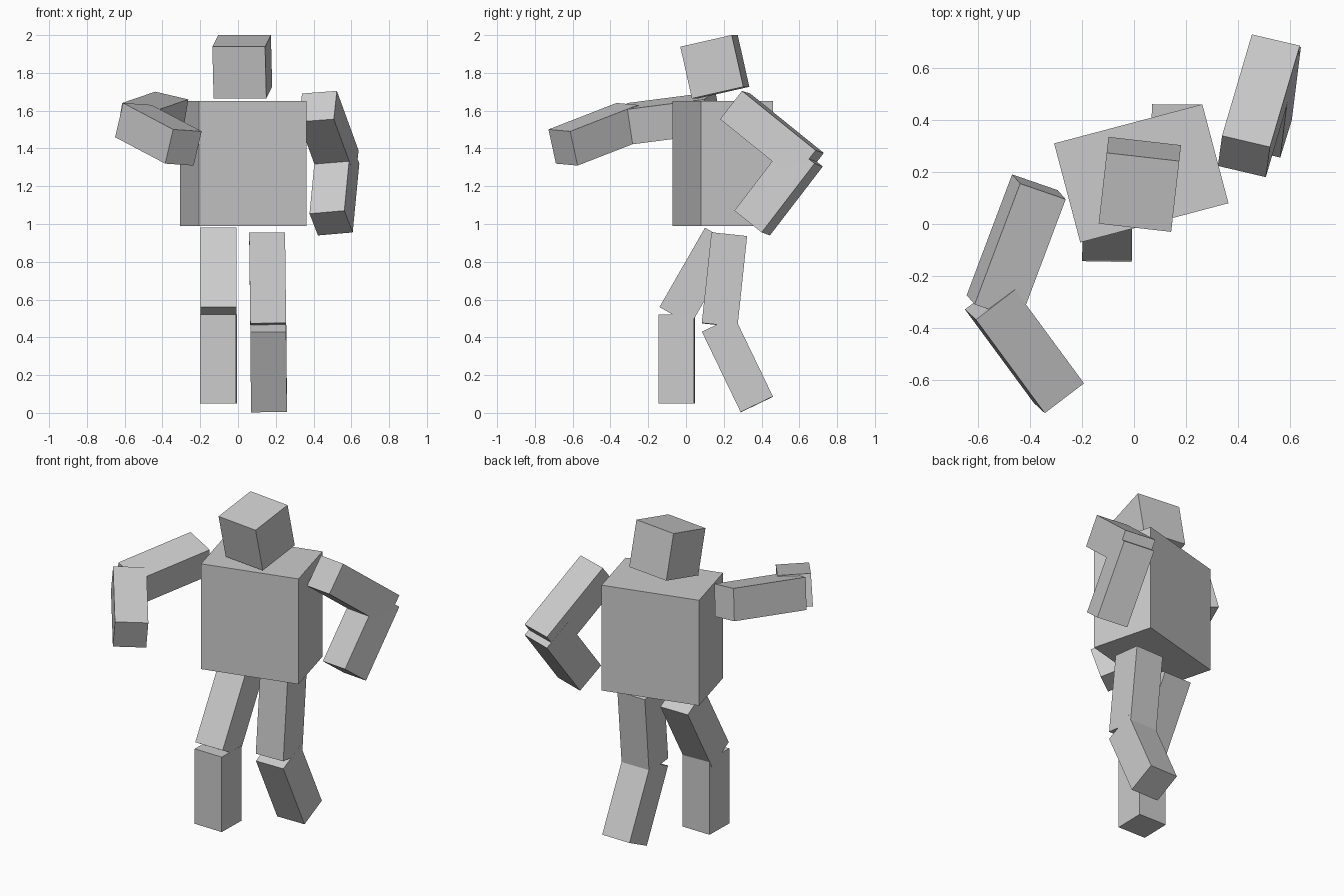
import bpy
from math import radians
from mathutils import Matrix, Vector, Euler

if "Cube" in bpy.data.objects:
    bpy.data.objects.remove(bpy.data.objects["Cube"])


def box(name, size, matrix):
    bpy.ops.mesh.primitive_cube_add(size=1)
    ob = bpy.context.object
    ob.name = ob.data.name = name
    ob.data.transform(Matrix.Diagonal((*size, 1)))
    ob.matrix_world = matrix
    return ob


def turned_box(name, size, centre, tilt, turn):
    rot = Euler((radians(tilt), 0, radians(turn))).to_matrix().to_4x4()
    return box(name, size, Matrix.Translation(centre) @ rot)


def limb(name, start, end, side, thick=0.19):
    """Square bar from start to end; side is the hinge direction."""
    a, b = Vector(start), Vector(end)
    axis = (b - a).normalized()
    depth = axis.cross(Vector(side)).normalized()
    width = depth.cross(axis)
    rot = Matrix((width, depth, axis)).transposed().to_4x4()
    return box(name, (thick, thick, (b - a).length),
               Matrix.Translation((a + b) / 2) @ rot)


# Torso and head
turned_box("torso", (0.59, 0.394, 0.66), (0.028, 0.195, 1.32), 0, 14.8)
turned_box("head", (0.281, 0.281, 0.281), (0.0225, 0.1525, 1.8325), 12.7, -6.5)

# Right leg (at -x): thigh swings forward, shin upright
limb("right_thigh", (-0.103, 0.183, 0.933), (-0.103, -0.058, 0.513), (1, 0, 0))
limb("right_shin", (-0.103, -0.05, 0.52), (-0.103, -0.05, 0.05), (1, -0.02, 0))

# Left leg (at +x): shin swings back
limb("left_thigh", (0.154, 0.229, 0.945), (0.16, 0.178, 0.465), (1, 0, 0))
limb("left_shin", (0.16, 0.17, 0.47), (0.164, 0.375, 0.045), (1, 0, 0))

# Right arm: reaching forward
limb("right_upper_arm", (-0.366, 0.143, 1.588), (-0.541, -0.322, 1.528), (0.17, -0.06, -0.04))
limb("right_forearm", (-0.554, -0.291, 1.545), (-0.289, -0.651, 1.405), (0.15, 0.115, -0.01))

# Left arm: elbow pushed back
limb("left_upper_arm", (0.423, 0.26, 1.623), (0.538, 0.65, 1.308), (0.185, -0.045, 0.015))
limb("left_forearm", (0.528, 0.63, 1.37), (0.493, 0.35, 1.005), (0.185, -0.045, 0.015))
